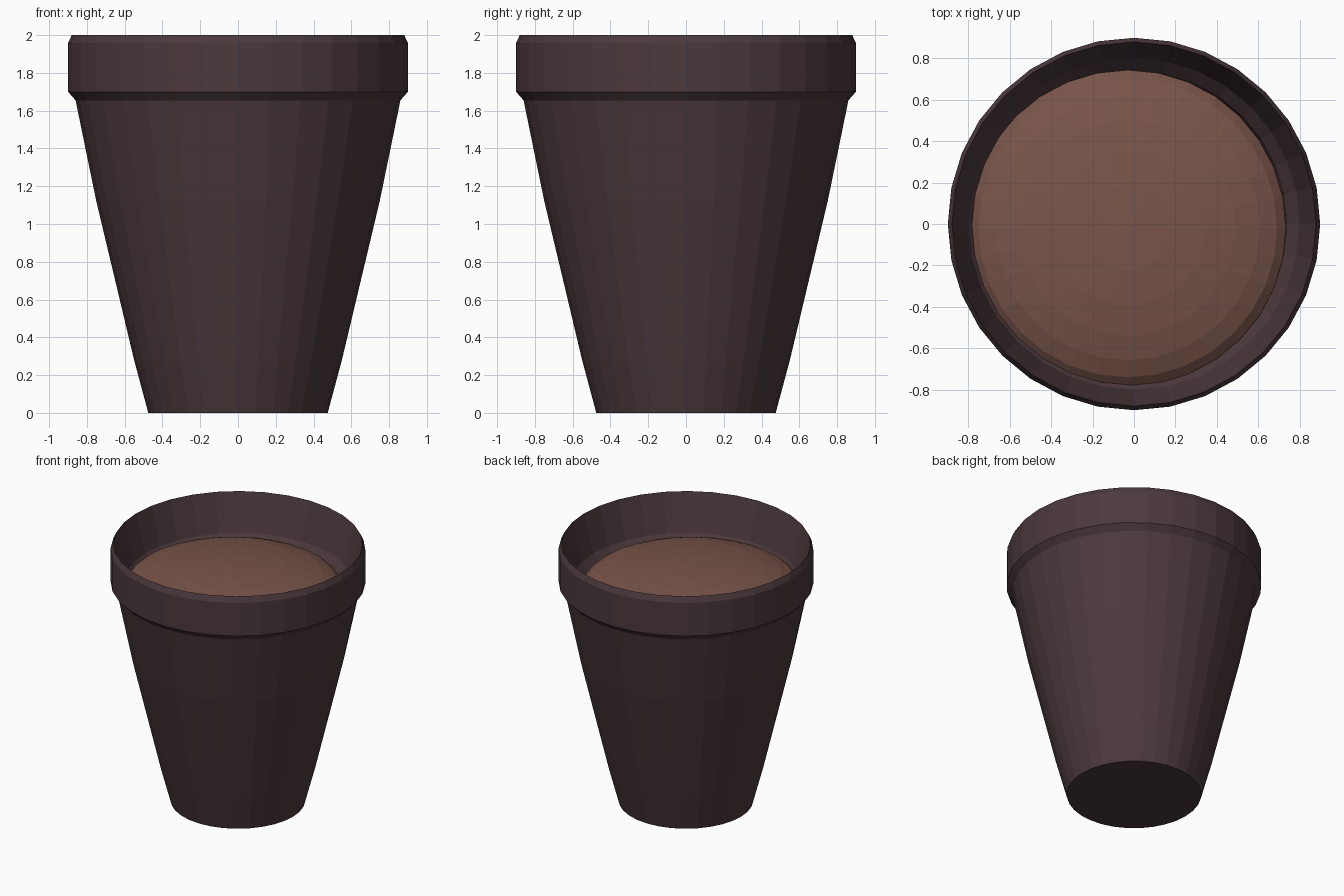
import bpy, math

if "Cube" in bpy.data.objects:
    bpy.data.objects.remove(bpy.data.objects["Cube"])

SIDES = 32


def material(name, color):
    m = bpy.data.materials.new(name)
    m.diffuse_color = (*color, 1)
    m.use_nodes = True
    m.node_tree.nodes["Principled BSDF"].inputs["Base Color"].default_value = m.diffuse_color
    return m


def lathe(name, profile, mat, center=(0, 0), smooth=False):
    """Spin (radius, z) points about z and cap both ends."""
    ring = [(math.cos(2 * math.pi * i / SIDES), math.sin(2 * math.pi * i / SIDES))
            for i in range(SIDES)]
    verts = [(r * c, r * s, z) for r, z in profile for c, s in ring]
    faces = []
    for j in range(len(profile) - 1):
        a, b = j * SIDES, (j + 1) * SIDES
        for i in range(SIDES):
            k = (i + 1) % SIDES
            faces.append((a + i, a + k, b + k, b + i))
    last = (len(profile) - 1) * SIDES
    faces.append(tuple(reversed(range(SIDES))))
    faces.append(tuple(range(last, last + SIDES)))
    mesh = bpy.data.meshes.new(name)
    mesh.from_pydata(verts, [], faces)
    mesh.polygons.foreach_set("use_smooth", [smooth] * len(faces))
    mesh.materials.append(mat)
    obj = bpy.data.objects.new(name, mesh)
    obj.location = (*center, 0)
    bpy.context.collection.objects.link(obj)
    return obj


clay = material("dark_clay", (0.07, 0.04, 0.046))
earth = material("earth", (0.19, 0.09, 0.068))

# Pot: outer wall, chamfered rim, sloped inner lip, ledge, inner wall and floor
lathe("pot", [
    (0.475, 0), (0.55, 0.28), (0.75, 1.12), (0.86, 1.655),
    (0.90, 1.70), (0.90, 1.957), (0.88, 2.0),
    (0.80, 1.71), (0.74, 1.64), (0.65, 1.12), (0.42, 0.1)], clay)

# Soil: flattened dome, slightly off centre
dome = []
for i in range(9):
    t = math.radians(-20 + 13.5 * i)
    dome.append((0.77 * math.cos(t), 1.66 + 0.17 * math.sin(t)))
lathe("soil", dome, earth, center=(-0.03, -0.02))
